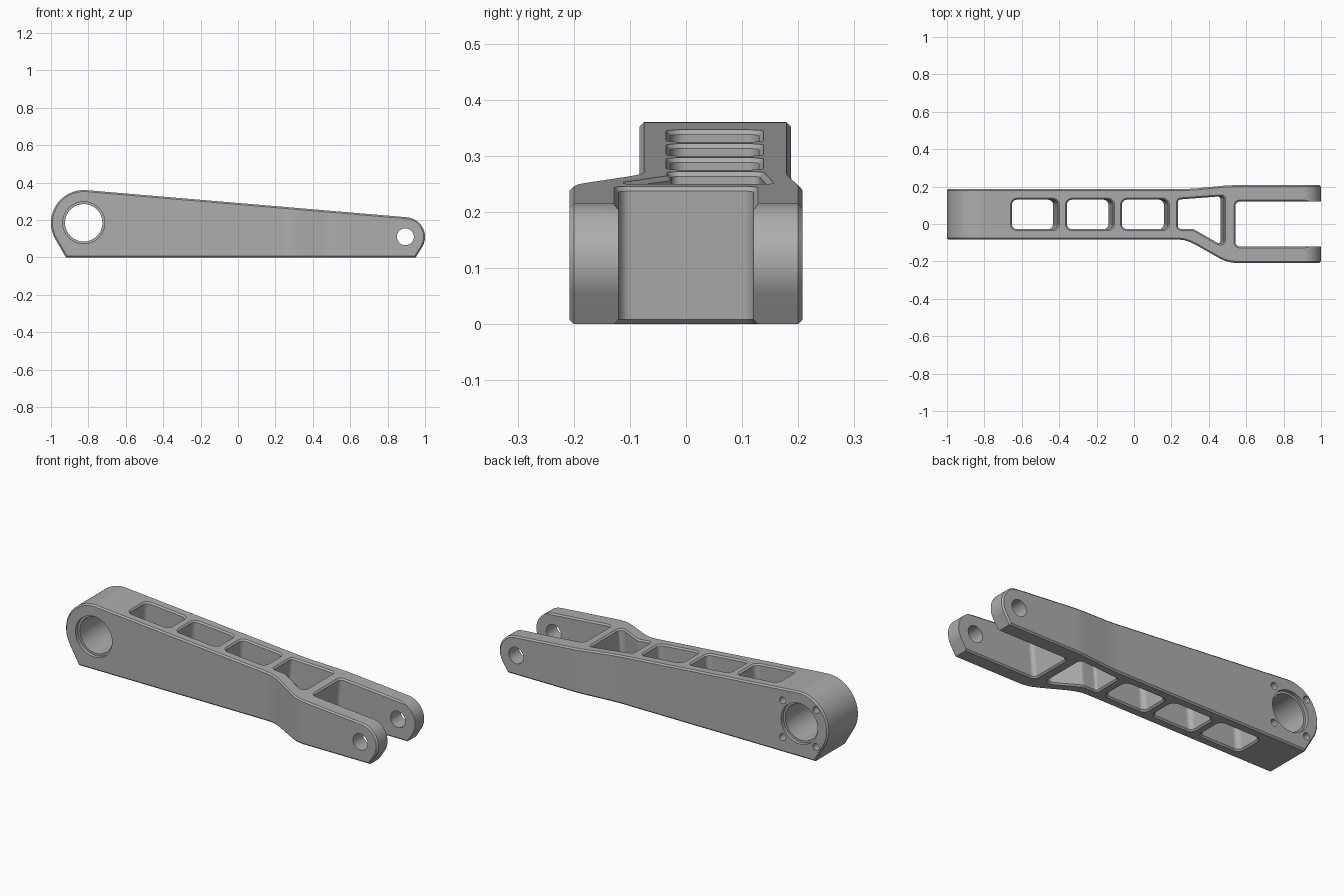
import bpy, bmesh
from math import sin, cos, tan, pi, radians
from mathutils import Vector

if "Cube" in bpy.data.objects:
    bpy.data.objects.remove(bpy.data.objects["Cube"])

CHAMFER = 0.008
BIG = Vector((-0.825, 0.185))      # main bore centre (x, z)
SMALL = Vector((0.895, 0.11))      # fork pin centre (x, z)
SLOPE = -0.0845                    # fall of the top face

grey = bpy.data.materials.new("machined grey")
grey.use_nodes = True
colour = (0.42, 0.42, 0.42, 1)
grey.diffuse_color = colour
grey.node_tree.nodes["Principled BSDF"].inputs["Base Color"].default_value = colour


def arc(centre, r, start, end, steps):
    angles = [radians(start + (end - start) * i / steps) for i in range(steps + 1)]
    return [centre + Vector((cos(a), sin(a))) * r for a in angles]


def offset(points, d):
    """Grow a counter-clockwise outline by d with mitred corners."""
    result = []
    for i, p in enumerate(points):
        e1 = (p - points[i - 1]).normalized()
        e2 = (points[(i + 1) % len(points)] - p).normalized()
        n1, n2 = Vector((e1.y, -e1.x)), Vector((e2.y, -e2.x))
        result.append(p + (n1 + n2) * d / (1 + n1.dot(n2)))
    return result


def rounded(corners, r, steps=6):
    """Fillet every corner of a polygon."""
    pts = [Vector(c) for c in corners]
    result = []
    for i, p in enumerate(pts):
        a = (pts[i - 1] - p).normalized()
        b = (pts[(i + 1) % len(pts)] - p).normalized()
        half = a.angle(b) / 2
        centre = p + (a + b).normalized() * r / sin(half)
        s, e = p + a * r / tan(half) - centre, p + b * r / tan(half) - centre
        result += [centre + s.lerp(e, k / steps).normalized() * r for k in range(steps + 1)]
    return result


def loft(rings):
    """Skin a stack of equal rings and cap both ends."""
    bm = bmesh.new()
    loops = [[bm.verts.new(p) for p in ring] for ring in rings]
    for lo, hi in zip(loops, loops[1:]):
        for i in range(len(lo)):
            bm.faces.new((lo[i - 1], lo[i], hi[i], hi[i - 1]))
    bm.faces.new(loops[0])
    bm.faces.new(loops[-1])
    bmesh.ops.recalc_face_normals(bm, faces=bm.faces)
    return bm


def to_object(bm, name):
    mesh = bpy.data.meshes.new(name)
    bm.to_mesh(mesh)
    bm.free()
    mesh.materials.append(grey)
    obj = bpy.data.objects.new(name, mesh)
    bpy.context.collection.objects.link(obj)
    return obj


def interpolate(table, x):
    if x <= table[0][0]:
        return table[0][1]
    for (x0, y0), (x1, y1) in zip(table, table[1:]):
        if x <= x1:
            return y0 + (y1 - y0) * (x - x0) / (x1 - x0)
    return table[-1][1]


# Arm body: side profile with chamfered rims, bent outwards towards the fork
profile = ([Vector((-0.92, 0)), Vector((0.95, 0))]
           + arc(SMALL, 0.105, -32, 85.2, 20) + arc(BIG, 0.175, 85.2, 210, 24))
inner = offset(profile, -CHAMFER)
half = 0.1
body = loft([[(p.x, y, p.y) for p in ring] for ring, y in (
    (inner, -half), (profile, CHAMFER - half), (profile, half - CHAMFER), (inner, half))])

front = [(0.24, -0.083), (0.27, -0.087), (0.3, -0.097), (0.33, -0.111),
         (0.45, -0.179), (0.48, -0.194), (0.505, -0.203), (0.54, -0.208)]
back = [(0.27, 0.187), (0.33, 0.19), (0.48, 0.205), (0.54, 0.208)]
for x in sorted({p[0] for p in front + back}):
    bmesh.ops.bisect_plane(body, geom=body.verts[:] + body.edges[:] + body.faces[:],
                           plane_co=(x, 0, 0), plane_no=(1, 0, 0))
for v in body.verts:
    v.co.y += interpolate(front, v.co.x) + half if v.co.y < 0 else interpolate(back, v.co.x) - half
arm = to_object(body, "fork_arm")


def top(x):
    return 0.2146 + SLOPE * (x - 0.9036)


def pocket(outline):
    """Cutter square to the sloping top, flared at both openings."""
    def ring(grow, base, dz):
        points = []
        for p in offset(outline, grow):
            z = dz + (top(p.x) if base else 0)
            points.append((p.x - SLOPE * (z - top(p.x)), p.y, z))
        return points
    c = CHAMFER
    return loft([ring(c, 0, -c), ring(-c, 0, c), ring(-c, 1, -c), ring(c, 1, c)])


def bore(centre, steps, sides=48):
    """Round cutter along y from (radius, y) steps."""
    return loft([[(centre.x + r * cos(2 * pi * i / sides), y, centre.y + r * sin(2 * pi * i / sides))
                  for i in range(sides)] for r, y in steps])


cutters = []

# Three rectangular pockets
for i in range(3):
    x = -0.66 + 0.294 * i
    cutters.append(pocket(rounded([(x, -0.036), (x + 0.262, -0.036),
                                   (x + 0.262, 0.138), (x, 0.138)], 0.035)))

# Flared pocket and fork slot
cutters.append(pocket(rounded([(0.228, -0.034), (0.315, -0.034), (0.45, -0.112),
                               (0.49, -0.112), (0.49, 0.158), (0.228, 0.138)], 0.022)))
cutters.append(pocket(rounded([(0.535, -0.128), (1.15, -0.128),
                               (1.15, 0.128), (0.535, 0.128)], 0.03)))

# Main bore with a shallow seat on each side, and the fork pin hole
cutters.append(bore(BIG, [(0.112, -0.2), (0.112, -0.063), (0.1, -0.063),
                          (0.1, 0.167), (0.112, 0.167), (0.112, 0.3)], 64))
cutters.append(bore(SMALL, [(0.045, -0.3), (0.045, 0.3)]))

# Four blind screw holes on the back
for sx in (-1, 1):
    for sz in (-1, 1):
        cutters.append(bore(BIG + Vector((sx, sz)) * 0.102, [(0.019, 0.12), (0.019, 0.3)], 20))

# Cut everything out, then keep only the finished arm
helpers = []
for bm in cutters:
    helper = to_object(bm, "cutter")
    helper.hide_render = True
    helpers.append(helper)
    mod = arm.modifiers.new("cut", 'BOOLEAN')
    mod.operation, mod.solver, mod.object = 'DIFFERENCE', 'EXACT', helper
bpy.context.view_layer.update()
finished = bpy.data.meshes.new_from_object(arm.evaluated_get(bpy.context.evaluated_depsgraph_get()))
arm.modifiers.clear()
arm.data = finished
for helper in helpers:
    bpy.data.objects.remove(helper)

# Smooth curved walls, crisp edges
finished.shade_smooth()
finished.set_sharp_from_angle(angle=radians(28))
weighted = arm.modifiers.new("even shading", 'WEIGHTED_NORMAL')
weighted.keep_sharp = True
